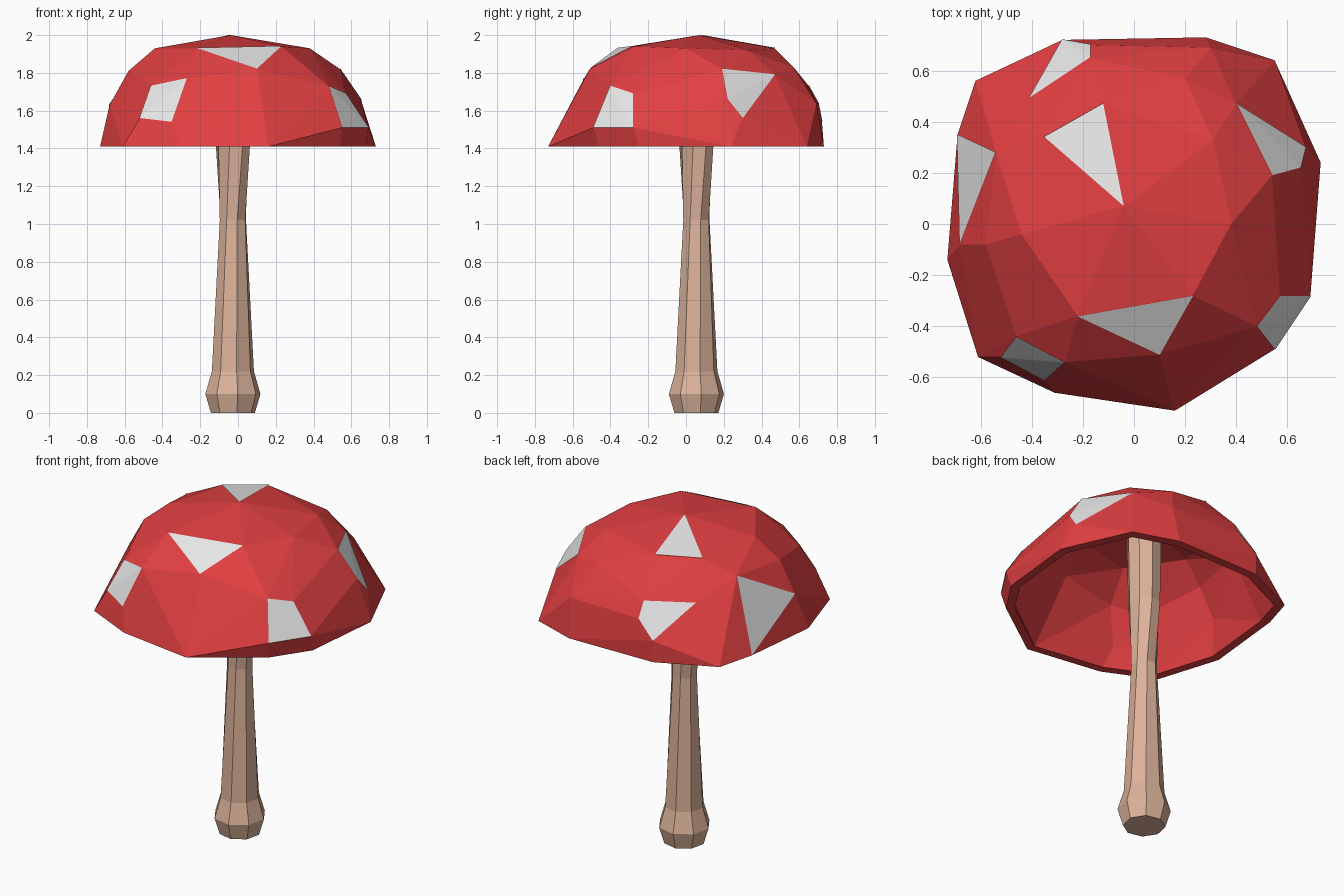
import bpy, bmesh, math
from mathutils import Vector

cube = bpy.data.objects.get("Cube")
if cube:
    bpy.data.objects.remove(cube, do_unlink=True)


def material(name, colour):
    mat = bpy.data.materials.new(name)
    mat.use_nodes = True
    mat.diffuse_color = (*colour, 1)
    shader = next(n for n in mat.node_tree.nodes if n.type == 'BSDF_PRINCIPLED')
    shader.inputs["Base Color"].default_value = (*colour, 1)
    shader.inputs["Roughness"].default_value = 0.8
    return mat


def make_object(name, bm, mat):
    mesh = bpy.data.meshes.new(name)
    bm.to_mesh(mesh)
    bm.free()
    mesh.materials.append(mat)
    obj = bpy.data.objects.new(name, mesh)
    bpy.context.scene.collection.objects.link(obj)
    return obj


red = material("cap red", (0.76, 0.05, 0.053))
white = material("spot white", (0.8, 0.8, 0.8))
tan = material("stem tan", (0.72, 0.45, 0.325))

# Corners of each spot, which are also corners of the faceted cap
spots = {
    "top_spot": [(-.04, .07, 2), (-.12, .47, 1.93), (-.35, .34, 1.92)],
    "front_spot": [(-.22, -.36, 1.93), (.1, -.51, 1.82), (.23, -.28, 1.94)],
    "front_right_spot": [(-.46, -.44, 1.73), (-.27, -.54, 1.77),
                         (-.35, -.61, 1.54), (-.52, -.52, 1.56)],
    "front_left_spot": [(.48, -.4, 1.73), (.57, -.28, 1.69),
                        (.69, -.28, 1.51), (.55, -.49, 1.51)],
    "left_spot": [(.54, .19, 1.82), (.4, .47, 1.79),
                  (.67, .3, 1.56), (.65, .22, 1.66)],
    "back_spot": [(-.41, .49, 1.72), (-.17, .65, 1.73),
                  (-.17, .7, 1.64), (-.28, .72, 1.54)],
    "right_spot": [(-.54, .28, 1.84), (-.68, -.08, 1.63), (-.69, .35, 1.42)],
}
# Remaining cap corners: upper facets, then the rim outline
upper = [(-.44, -.04, 1.93), (.38, 0, 1.93), (.31, .33, 1.92),
         (.2, .57, 1.83), (-.58, -.08, 1.81), (.3, .69, 1.64)]
rim = [(-.73, -.14), (-.62, .56), (-.28, .72), (.28, .73), (.55, .64),
       (.73, .24), (.68, -.25), (.54, -.46), (.16, -.73), (-.31, -.66),
       (-.61, -.52)]
RIM_Z = 1.41


def build_dome():
    """Faceted open dome wrapped around the cap corners."""
    bm = bmesh.new()
    points = upper + [(x, y, RIM_Z) for x, y in rim]
    for corners in spots.values():
        points = points + corners
    for p in points:
        bm.verts.new(p)
    bmesh.ops.convex_hull(bm, input=bm.verts[:])
    under = [f for f in bm.faces if all(v.co.z < RIM_Z + .03 for v in f.verts)]
    bmesh.ops.delete(bm, geom=under, context='FACES')
    loose = [v for v in bm.verts if not v.link_faces]
    bmesh.ops.delete(bm, geom=loose, context='VERTS')
    core = Vector((0, 0, RIM_Z))
    for f in bm.faces:
        if f.normal.dot(f.calc_center_median() - core) < 0:
            f.normal_flip()
    return bm


# Cap: outer dome, smaller inner dome and a lip joining them
bm = build_dome()
copy = bmesh.ops.duplicate(bm, geom=bm.verts[:] + bm.edges[:] + bm.faces[:])["geom"]
for v in (g for g in copy if isinstance(g, bmesh.types.BMVert)):
    v.co = Vector((v.co.x * .93, v.co.y * .93, RIM_Z + (v.co.z - RIM_Z) * .92))
bmesh.ops.reverse_faces(bm, faces=[g for g in copy if isinstance(g, bmesh.types.BMFace)])
bmesh.ops.bridge_loops(bm, edges=[e for e in bm.edges if e.is_boundary])
bmesh.ops.recalc_face_normals(bm, faces=bm.faces[:])
make_object("cap", bm, red)

# Spots: thin plates trimmed from the dome so they follow its facets
core = Vector((0, 0, 1.2))
for name, corners in spots.items():
    bm = build_dome()
    rays = [Vector(c) - core for c in corners]
    middle = sum(rays, Vector())
    for a, b in zip(rays, rays[1:] + rays[:1]):
        side = a.cross(b).normalized()
        if side.dot(middle) < 0:
            side.negate()
        bmesh.ops.bisect_plane(bm, geom=bm.verts[:] + bm.edges[:] + bm.faces[:],
                               dist=1e-5, plane_co=core, plane_no=side,
                               clear_inner=True)
    for v in bm.verts:
        v.co = core + (v.co - core) * 1.004
    make_object(name, bm, white)

# Stem: eight-sided loft with a bulbous foot, narrow waist and slight twist
profile = [(0, .118, 0), (.1, .148, 0), (.22, .113, 0),
           (1.02, .073, 8), (1.42, .092, 24), (1.88, .1, 24)]
SIDES = 8
bm = bmesh.new()
rings = []
for z, radius, twist in profile:
    ring = []
    for i in range(SIDES):
        angle = math.tau * i / SIDES + math.radians(10 + twist)
        ring.append(bm.verts.new((-.027 + radius * math.cos(angle),
                                  .055 + radius * math.sin(angle), z)))
    rings.append(ring)
for low, high in zip(rings, rings[1:]):
    for i in range(SIDES):
        j = (i + 1) % SIDES
        bm.faces.new((low[i], low[j], high[j], high[i]))
bm.faces.new(rings[0][::-1])
bm.faces.new(rings[-1])
make_object("stem", bm, tan)
